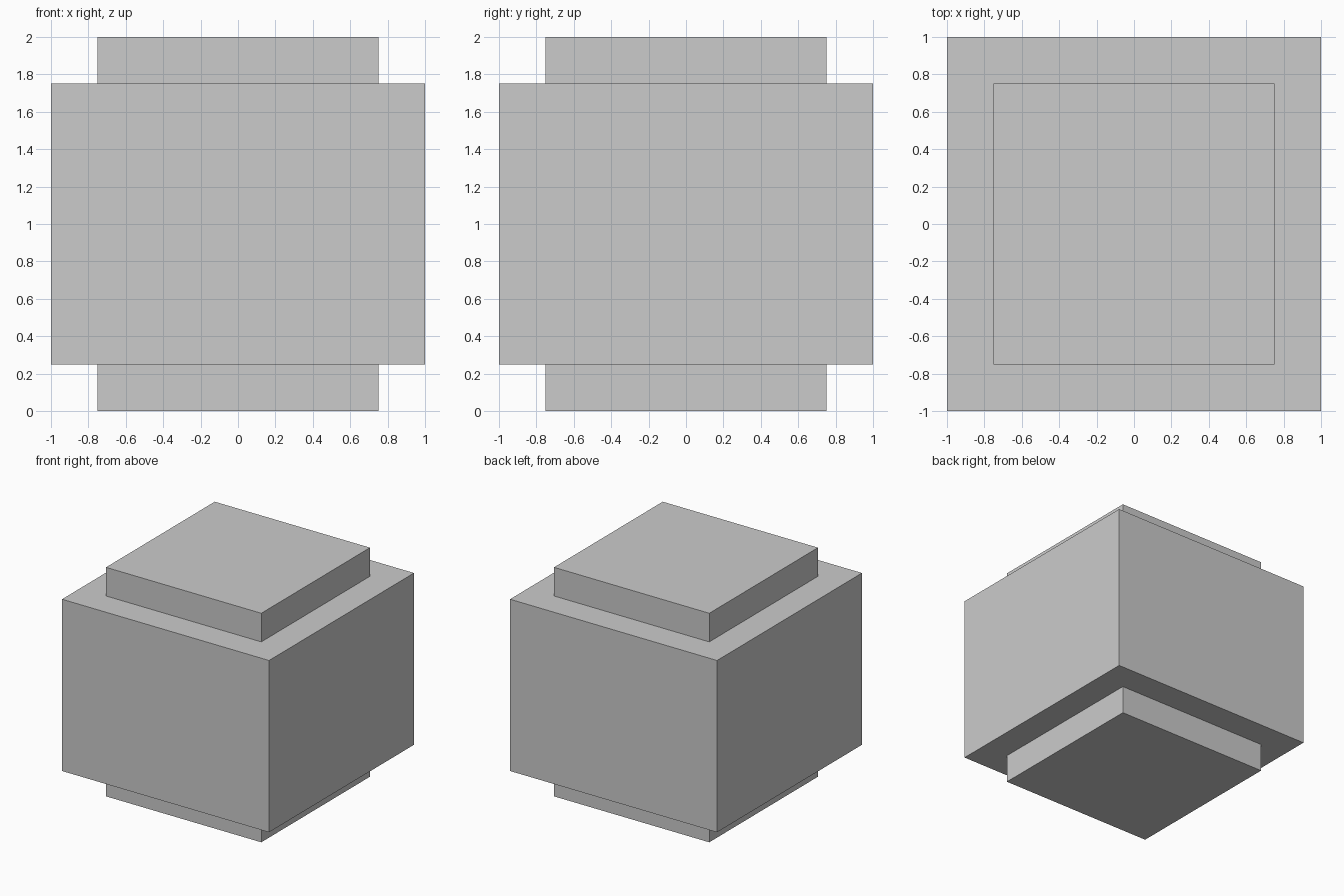
import bpy
import bmesh
from mathutils import Matrix, Vector

if "Cube" in bpy.data.objects:
    bpy.data.objects.remove(bpy.data.objects["Cube"])

STEP = 0.25  # inset width and height of the raised end plates

# Main block: 2 x 2 x 1.5, raised one step off the ground
bm = bmesh.new()
bmesh.ops.create_cube(
    bm, size=1.0,
    matrix=Matrix.Translation((0, 0, 1)) @ Matrix.Diagonal((2, 2, 1.5, 1)))

# Smaller square plates stepped out of the top and bottom faces
for side in (1, -1):
    face = next(f for f in bm.faces if f.normal.z * side > 0.9)
    bmesh.ops.inset_region(bm, faces=[face], thickness=STEP, use_even_offset=True)
    result = bmesh.ops.extrude_discrete_faces(bm, faces=[face])
    plate = result["faces"][0]
    bmesh.ops.translate(bm, verts=plate.verts, vec=Vector((0, 0, side * STEP)))
    bm.normal_update()

bmesh.ops.recalc_face_normals(bm, faces=bm.faces)
mesh = bpy.data.meshes.new("stepped_block")
bm.to_mesh(mesh)
bm.free()
block = bpy.data.objects.new("stepped_block", mesh)
bpy.context.collection.objects.link(block)
